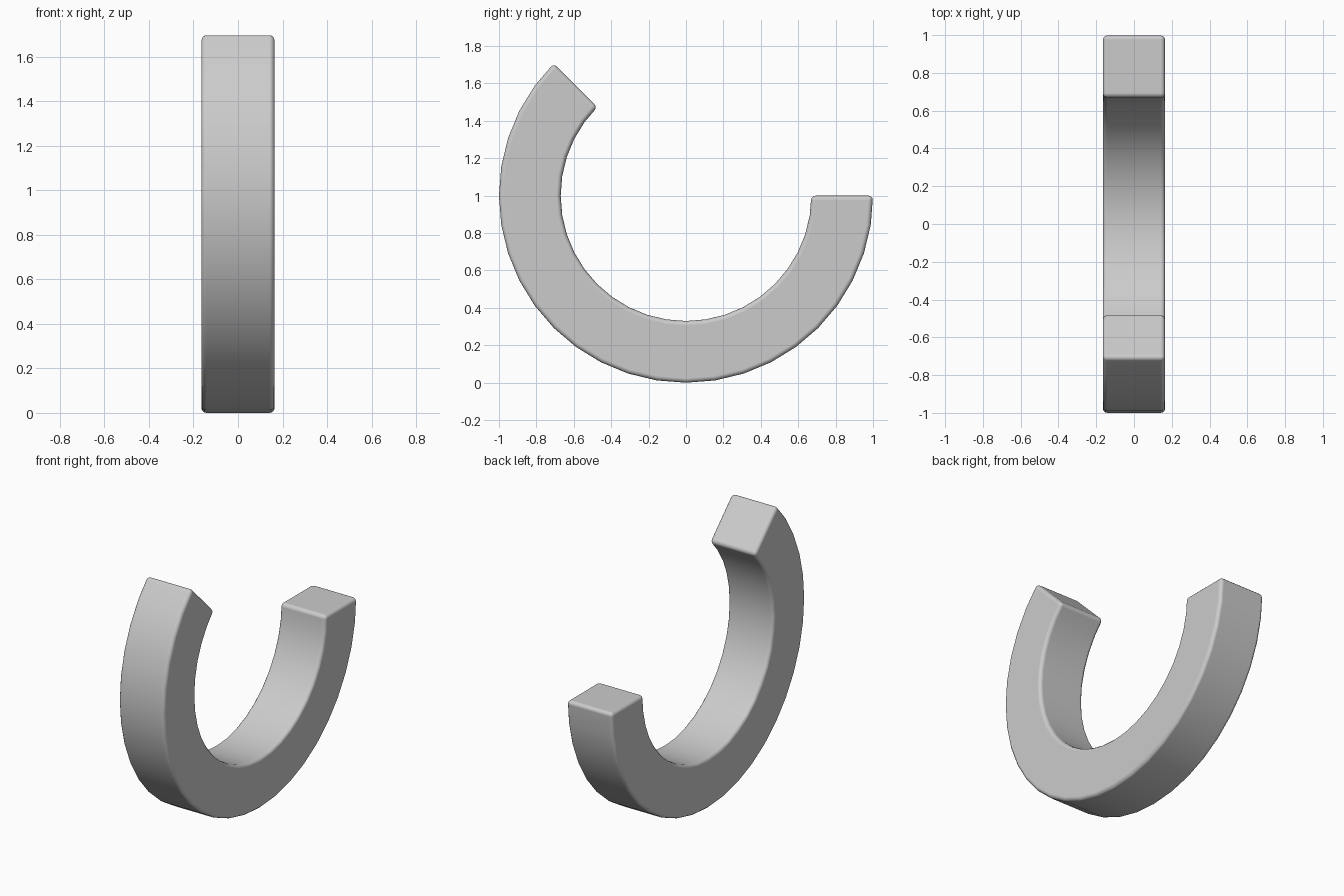
import bpy, bmesh
from math import radians
from mathutils import Vector

if "Cube" in bpy.data.objects:
    bpy.data.objects.remove(bpy.data.objects["Cube"])

OUTER, INNER, HALF_W = 1.0, 0.67, 0.165
STEPS, SWEEP = 25, radians(225)

# Square cross-section at the +y end, swept down and round to the upper -y end
bm = bmesh.new()
section = [(-HALF_W, INNER), (HALF_W, INNER), (HALF_W, OUTER), (-HALF_W, OUTER)]
start = bm.faces.new([bm.verts.new((x, y, 1.0)) for x, y in section])
bmesh.ops.spin(bm, geom=[start] + start.edges[:] + start.verts[:],
               cent=Vector((0, 0, 1)), axis=Vector((-1, 0, 0)),
               angle=SWEEP, steps=STEPS, use_duplicate=False)
bmesh.ops.remove_doubles(bm, verts=bm.verts, dist=1e-5)

# Make sure both ends are capped
open_edges = [e for e in bm.edges if e.is_boundary]
if open_edges:
    bmesh.ops.holes_fill(bm, edges=open_edges, sides=4)
bmesh.ops.recalc_face_normals(bm, faces=bm.faces)

mesh = bpy.data.meshes.new("open_ring")
bm.to_mesh(mesh)
bm.free()
ring = bpy.data.objects.new("open_ring", mesh)
bpy.context.collection.objects.link(ring)

# Smooth surface with softly rounded edges
for p in mesh.polygons:
    p.use_smooth = True
bevel = ring.modifiers.new("rounded_edges", 'BEVEL')
bevel.width = 0.024
bevel.segments = 3
bevel.limit_method = 'ANGLE'
bevel.angle_limit = radians(40)
bevel.harden_normals = True
